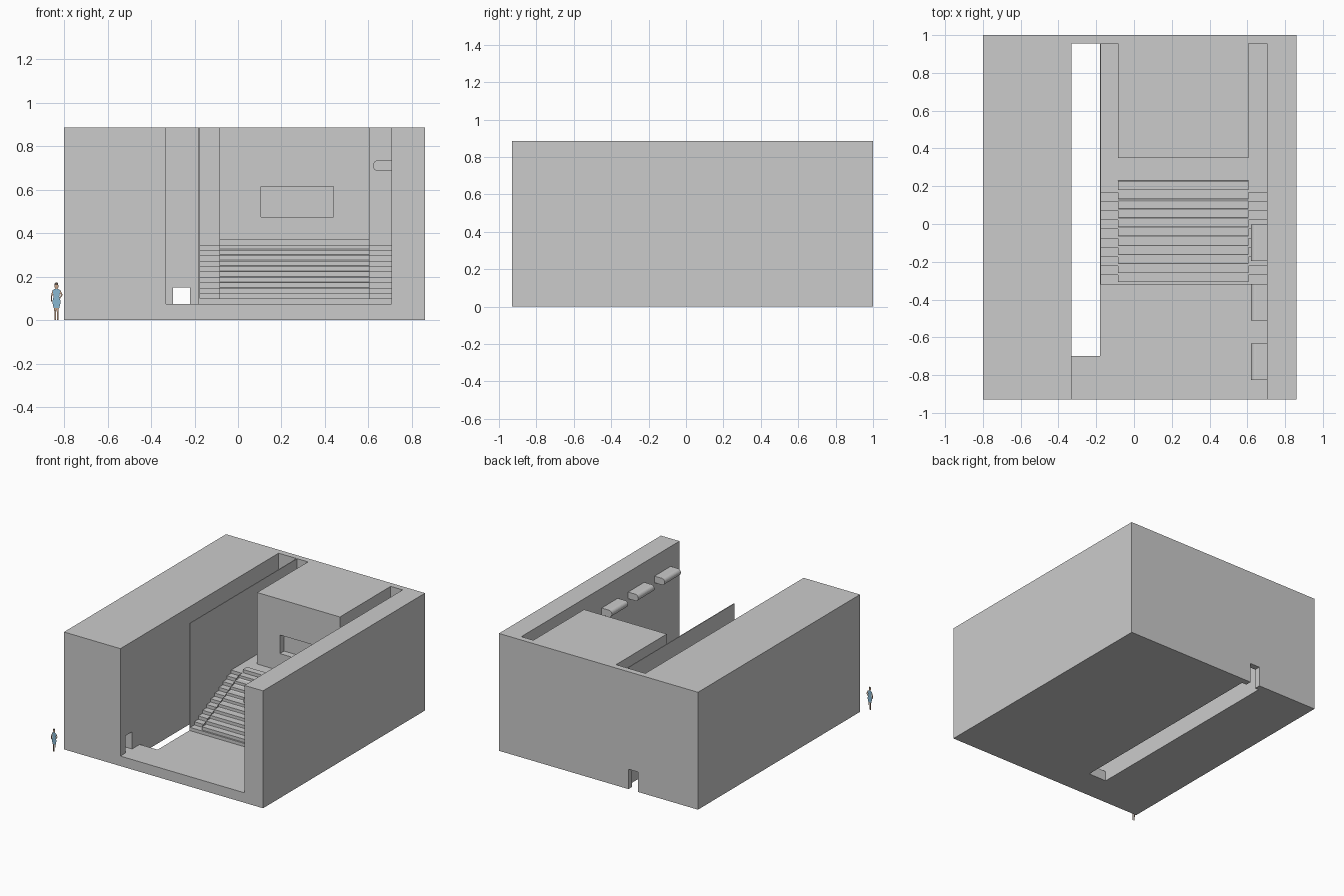
import bpy, bmesh, math

if "Cube" in bpy.data.objects:
    bpy.data.objects.remove(bpy.data.objects["Cube"])

H = 0.885            # overall height
FLOOR = 0.075        # courtyard level
RISE, GO = 0.0246, 0.0488
Y0 = -0.32           # first riser


def mesh_object(name, bm):
    bmesh.ops.recalc_face_normals(bm, faces=bm.faces)
    me = bpy.data.meshes.new(name)
    bm.to_mesh(me)
    bm.free()
    ob = bpy.data.objects.new(name, me)
    bpy.context.collection.objects.link(ob)
    return ob


def prism(name, pts, a, b, axis):
    """Extrude a 2D profile from a to b: axis 'x' takes (y,z), 'y' takes (x,z)."""
    bm = bmesh.new()
    put = (lambda p, d: (d, p[0], p[1])) if axis == 'x' else (lambda p, d: (p[0], d, p[1]))
    f = bm.faces.new([bm.verts.new(put(p, a)) for p in pts])
    g = bmesh.ops.extrude_face_region(bm, geom=[f])
    off = put((0, 0), b - a)
    bmesh.ops.translate(bm, vec=off, verts=[v for v in g['geom'] if isinstance(v, bmesh.types.BMVert)])
    return mesh_object(name, bm)


def box(name, x0, x1, y0, y1, z0, z1):
    return prism(name, [(y0, z0), (y1, z0), (y1, z1), (y0, z1)], x0, x1, 'x')


# Main mass, carved from one block
building = box("building", -0.80, 0.86, -0.93, 1.0, 0, H)

# Court above the wide stair
stair = [(-0.36, FLOOR), (Y0, FLOOR)]
for k in range(11):
    y = Y0 + GO * k
    z = FLOOR + RISE * (k + 1)
    stair += [(y, z), (y + GO, z)]
LAND = stair[-1][1]
stair[-1] = (0.35, LAND)
stair += [(0.35, 1.1), (-0.36, 1.1)]

cutters = [
    box("cut_forecourt", -0.33, 0.705, -1.1, Y0, FLOOR, 1.1),
    prism("cut_stair", stair, -0.175, 0.705, 'x'),
    box("cut_left_gap", -0.175, -0.085, 0.30, 0.955, LAND, 1.1),
    box("cut_right_gap", 0.605, 0.705, 0.30, 0.955, LAND, 1.1),
    box("cut_trench", -0.33, -0.181, -0.70, 0.955, -0.1, 1.1),
    box("cut_back_door", -0.30, -0.22, 0.90, 1.1, -0.1, 0.15),
    box("cut_side_door", -0.40, -0.30, -0.87, -0.79, FLOOR, 0.205),
    box("cut_window", 0.105, 0.44, 0.30, 0.40, 0.475, 0.615),
]
for c in cutters:
    m = building.modifiers.new(c.name, 'BOOLEAN')
    m.operation = 'DIFFERENCE'
    m.solver = 'EXACT'
    m.object = c
# Bake the carving, then drop the cutters
dg = bpy.context.evaluated_depsgraph_get()
carved = bpy.data.meshes.new_from_object(building.evaluated_get(dg))
building.modifiers.clear()
building.data = carved
for c in cutters:
    bpy.data.objects.remove(c)

# Raised central flight, one riser above the side steps
flight = [(-0.308, FLOOR + RISE)]
for k in range(11):
    y = -0.308 + GO * k
    z = FLOOR + RISE * (k + 2)
    flight += [(y, z), (y + GO, z)]
flight += [(0.229, LAND), (0.168, LAND)]
prism("central_steps", flight, -0.085, 0.605, 'x')

# Rounded wall fixtures on the right wall
r, zc = 0.025, 0.71
profile = [(0.705, zc + r)]
profile += [(0.645 + r * math.cos(t), zc + r * math.sin(t))
            for t in (math.pi * (0.5 + i / 12) for i in range(13))]
profile += [(0.705, zc - r)]
for i in range(3):
    y = -0.825 + 0.315 * i
    prism(f"wall_fixture_{i + 1}", profile, y, y + 0.193, 'y')


# Flat scale figure in front of the left corner
def material(name, col):
    m = bpy.data.materials.new(name)
    m.diffuse_color = (*col, 1)
    m.use_nodes = True
    m.node_tree.nodes["Principled BSDF"].inputs["Base Color"].default_value = m.diffuse_color
    return m


def flat(name, pts, mat):
    bm = bmesh.new()
    bm.faces.new([bm.verts.new((-0.834 + x, -0.998, z)) for x, z in pts])
    ob = mesh_object(name, bm)
    ob.data.materials.append(mat)


skin = material("skin", (0.55, 0.36, 0.25))
blue = material("blue_cloth", (0.25, 0.48, 0.65))
dark = material("dark_hair", (0.12, 0.09, 0.07))
flat("figure_dress", [(-0.014, 0.055), (0.012, 0.055), (0.019, 0.085), (0.012, 0.107), (0.017, 0.138),
                      (0.005, 0.144), (-0.008, 0.144), (-0.018, 0.138), (-0.014, 0.107), (-0.020, 0.085)], blue)
flat("figure_left_leg", [(-0.012, 0.055), (-0.001, 0.055), (-0.003, 0.03), (-0.003, 0), (-0.010, 0), (-0.010, 0.03)], skin)
flat("figure_right_leg", [(0.000, 0.055), (0.010, 0.055), (0.008, 0.03), (0.008, 0), (0.001, 0), (0.001, 0.03)], skin)
flat("figure_left_arm", [(-0.018, 0.138), (-0.026, 0.112), (-0.025, 0.085), (-0.021, 0.087), (-0.020, 0.112), (-0.015, 0.120)], skin)
flat("figure_right_arm", [(0.017, 0.138), (0.028, 0.115), (0.015, 0.098), (0.012, 0.104), (0.021, 0.115), (0.014, 0.124)], skin)
flat("figure_face", [(-0.006, 0.144), (0.004, 0.144), (0.008, 0.152), (0.008, 0.161), (-0.010, 0.161), (-0.010, 0.152)], skin)
flat("figure_hair", [(-0.010, 0.161), (0.008, 0.161), (0.005, 0.171), (-0.001, 0.174), (-0.008, 0.171)], dark)
